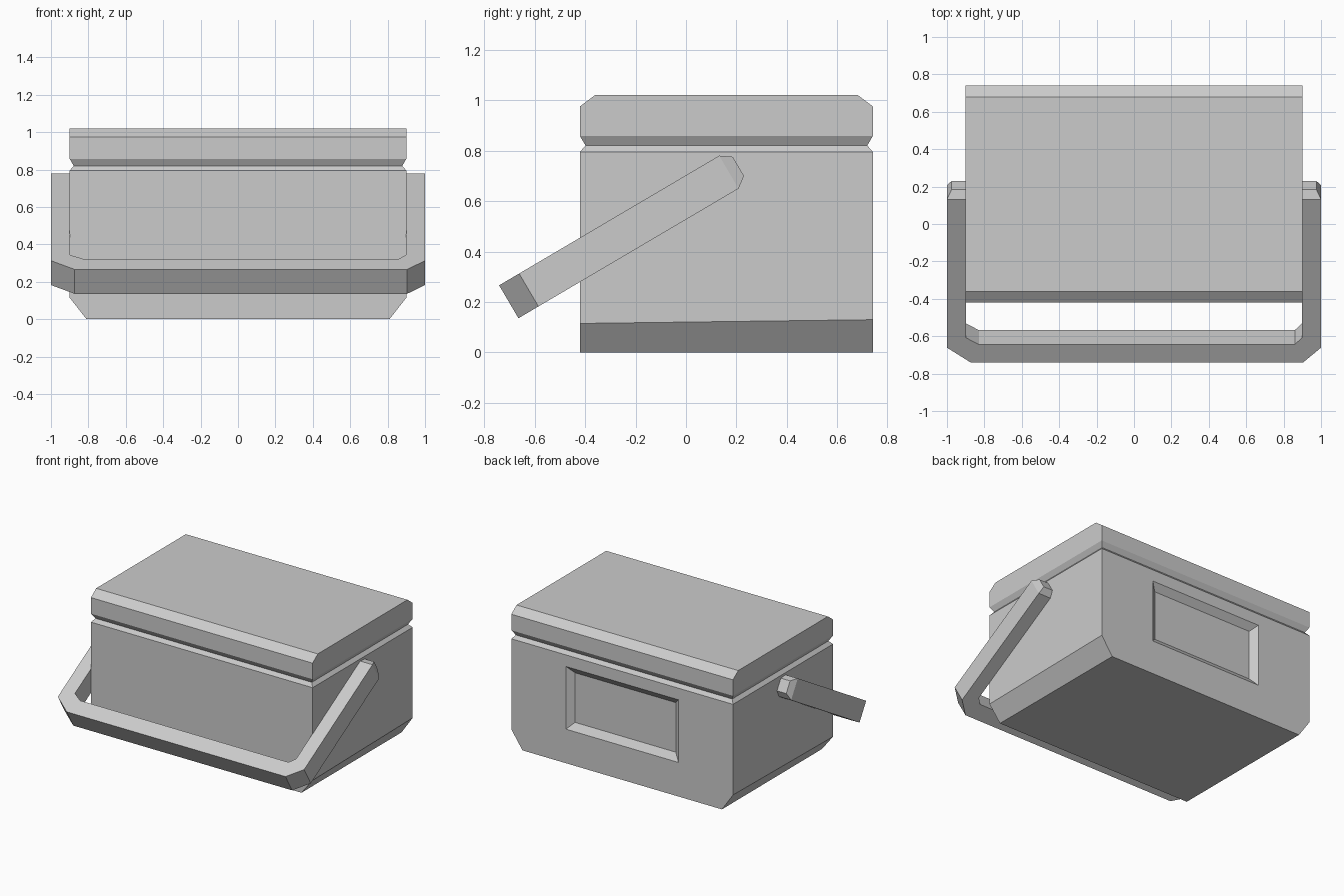
import bpy, bmesh, math

if "Cube" in bpy.data.objects:
    bpy.data.objects.remove(bpy.data.objects["Cube"])


def loft(name, rings):
    """Skin a list of matching point rings and cap both ends."""
    bm = bmesh.new()
    vs = [[bm.verts.new(p) for p in ring] for ring in rings]
    n = len(rings[0])
    for a, b in zip(vs, vs[1:]):
        for i in range(n):
            j = (i + 1) % n
            bm.faces.new((a[i], a[j], b[j], b[i]))
    bm.faces.new(vs[0])
    bm.faces.new(vs[-1])
    bmesh.ops.recalc_face_normals(bm, faces=bm.faces)
    mesh = bpy.data.meshes.new(name)
    bm.to_mesh(mesh)
    bm.free()
    obj = bpy.data.objects.new(name, mesh)
    bpy.context.collection.objects.link(obj)
    return obj


Y0, Y1, HX, G = -0.42, 0.74, 0.9, 0.022


def ring(hx, inset, z_front, z_back):
    """Horizontal rectangle of the box outline."""
    a, b = Y0 + inset, Y1 - inset
    return [(-hx, a, z_front), (hx, a, z_front), (hx, b, z_back), (-hx, b, z_back)]


# Box body: chamfered lower sides, small bevel at the seam
body = loft("box_body", [
    ring(0.81, 0, 0, 0),
    ring(HX, 0, 0.115, 0.13),
    ring(HX, 0, 0.795, 0.795),
    ring(HX - G, G, 0.82, 0.82)])

# Lid: undercut at the seam, front and back top edges chamfered
loft("lid", [
    ring(HX - G, G, 0.82, 0.82),
    ring(HX, 0, 0.857, 0.857),
    ring(HX, 0, 0.975, 0.975),
    ring(HX, 0.06, 1.02, 1.02)])


# Sloped rectangular recess in the back
def recess_ring(y, grow):
    x, z0, z1 = 0.457 + grow, 0.25 - grow, 0.71 + grow
    return [(-x, y, z0), (x, y, z0), (x, y, z1), (-x, y, z1)]


cutter = loft("recess_cutter", [recess_ring(Y1 - 0.038, -0.048),
                                recess_ring(Y1 + 0.038, 0.048)])
cutter.hide_render = True
mod = body.modifiers.new("recess", 'BOOLEAN')
mod.operation = 'DIFFERENCE'
mod.solver = 'EXACT'
mod.object = cutter
bpy.context.view_layer.objects.active = body
bpy.ops.object.modifier_apply(modifier=mod.name)
bpy.data.objects.remove(cutter)

# Swinging handle: a flat U laid out in (x, u), thick in v, tilted down to the front
C, S = math.cos(math.radians(30.5)), math.sin(math.radians(30.5))


def section(outer, inner, v0=0.4538, v1=0.605):
    return [(x, u * C - v * S, u * S + v * C)
            for (x, u), v in ((outer, v0), (inner, v0), (inner, v1), (outer, v1))]


def arm(side, front_outer, front_inner):
    """Sections from the tapered tip down to the front bar."""
    s = side
    return [section((s * 0.975, 0.553), (s * 0.9, 0.553), 0.486, 0.574),
            section((s * 1.0, 0.509), (s * 0.898, 0.509)),
            section((s * 1.0, -0.411), (s * 0.898, -0.35)),
            section((s * front_outer, -0.503), (s * front_inner, -0.391))]


loft("handle", arm(-1, 0.873, 0.83) + arm(1, 0.904, 0.86)[::-1])
